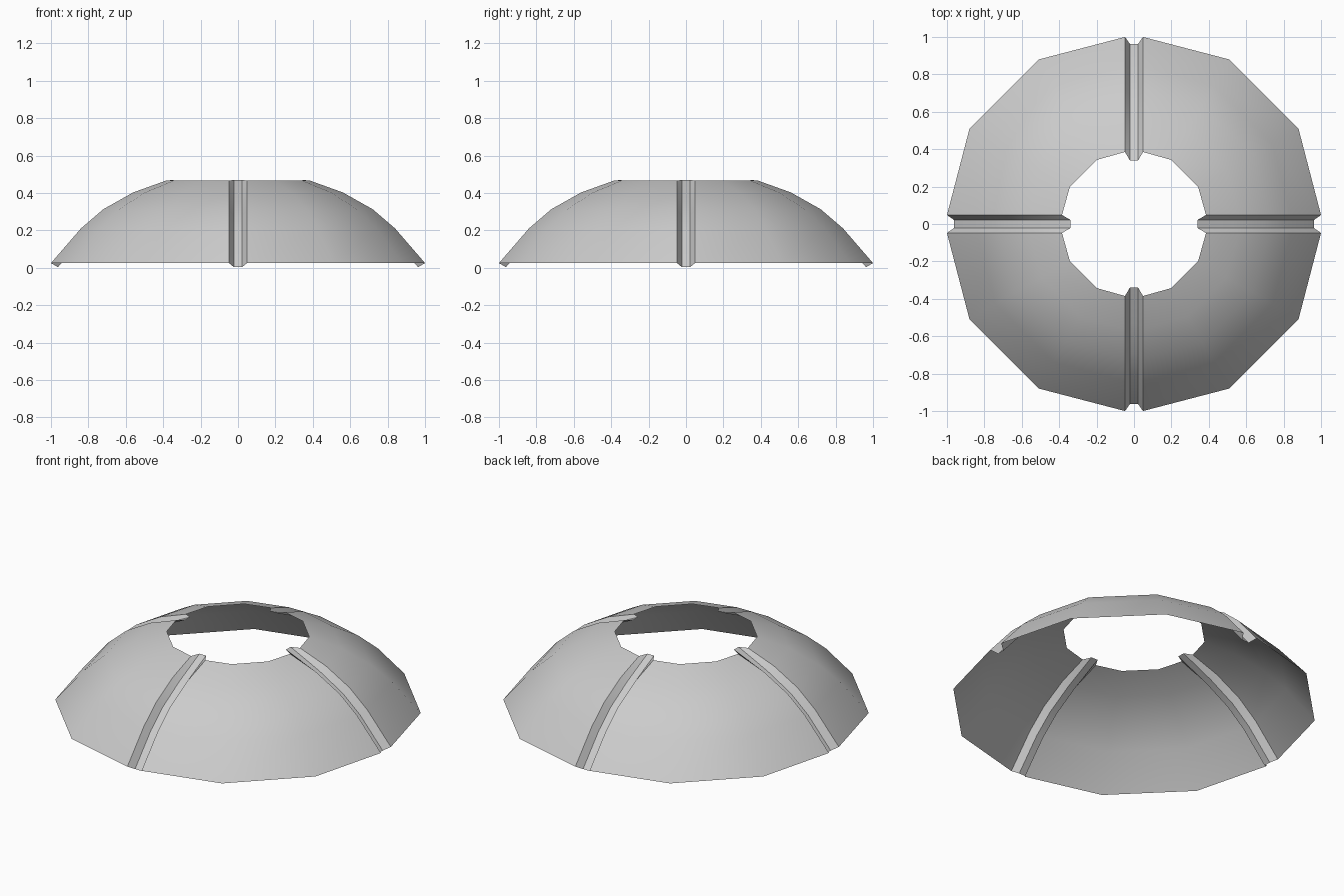
import bpy, bmesh, math
from mathutils import Matrix

if "Cube" in bpy.data.objects:
    bpy.data.objects.remove(bpy.data.objects["Cube"])

# Dome profile (radius, height) and the recessed groove-floor profile
DOME = [(1.0, 0.025), (0.84, 0.21), (0.72, 0.313), (0.56, 0.403), (0.385, 0.466)]
FLOOR = [(0.963, 0.003), (0.81, 0.18), (0.694, 0.28), (0.535, 0.375), (0.34, 0.47)]
HALF_EDGE, HALF_FLOOR = 0.048, 0.022


def quarter_row(i):
    """One horizontal row of a quarter: groove section, then two facet corners."""
    r, z = DOME[i]
    f, fz = FLOOR[i]
    rc = r * 1.008 + 0.008
    pts = [(r, -HALF_EDGE, z), (f, -HALF_FLOOR, fz), (f, HALF_FLOOR, fz), (r, HALF_EDGE, z)]
    for deg in (30, 60):
        a = math.radians(deg)
        pts.append((rc * math.cos(a), rc * math.sin(a), z))
    return pts


# Shell: four repeated quarters joined in a ring
bm = bmesh.new()
rows = []
for i in range(len(DOME)):
    row = []
    for q in range(4):
        rot = Matrix.Rotation(q * math.pi / 2, 3, 'Z')
        for p in quarter_row(i):
            v = bm.verts.new(p)
            v.co = rot @ v.co
            row.append(v)
    rows.append(row)
for low, high in zip(rows, rows[1:]):
    n = len(low)
    for j in range(n):
        k = (j + 1) % n
        bm.faces.new((low[j], low[k], high[k], high[j]))
mesh = bpy.data.meshes.new("grooved_dome_shell")
bm.to_mesh(mesh)
bm.free()
shell = bpy.data.objects.new("grooved_dome_shell", mesh)
bpy.context.collection.objects.link(shell)

# Smooth panels, crisp groove edges
bpy.context.view_layer.objects.active = shell
shell.select_set(True)
bpy.ops.object.shade_smooth_by_angle(angle=math.radians(35))
